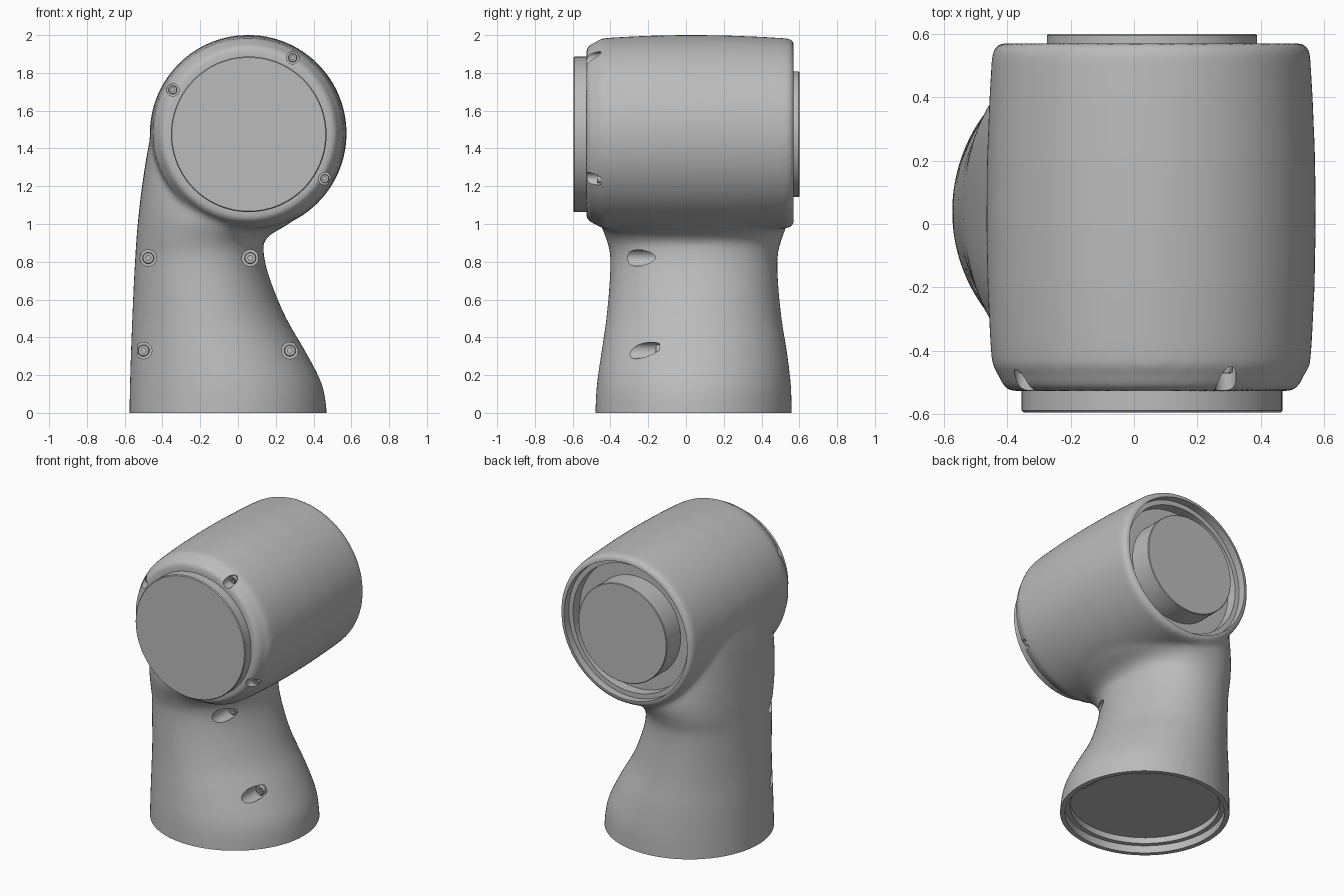
import bpy, bmesh, math
from mathutils import Vector

cube = bpy.data.objects.get("Cube")
if cube:
    bpy.data.objects.remove(cube)

grey = bpy.data.materials.new("plain grey")
grey.use_nodes = True
GREY = (0.5, 0.5, 0.5, 1)
grey.diffuse_color = GREY
grey.node_tree.nodes["Principled BSDF"].inputs["Base Color"].default_value = GREY

HEAD = Vector((0.054, 0, 1.48))
BASE = Vector((-0.053, 0.04, 0))


def finish(bm, name):
    bmesh.ops.recalc_face_normals(bm, faces=bm.faces)
    mesh = bpy.data.meshes.new(name)
    bm.to_mesh(mesh)
    bm.free()
    mesh.materials.append(grey)
    ob = bpy.data.objects.new(name, mesh)
    bpy.context.collection.objects.link(ob)
    return ob


def skin(bm, rings):
    """Bridge closed rings of points and cap both ends."""
    loops = [[bm.verts.new(p) for p in ring] for ring in rings]
    n = len(loops[0])
    for a, b in zip(loops, loops[1:]):
        for i in range(n):
            j = (i + 1) % n
            bm.faces.new((a[i], a[j], b[j], b[i]))
    bm.faces.new(loops[0])
    bm.faces.new(loops[-1])


def lathe(name, profile, centre, axis="y", sides=96):
    """Turn (radius, distance along axis) pairs about an axis."""
    bm = bmesh.new()
    rings = []
    for r, h in profile:
        ring = []
        for i in range(sides):
            t = math.tau * i / sides
            u, v = r * math.cos(t), r * math.sin(t)
            ring.append(centre + (Vector((u, h, v)) if axis == "y" else Vector((u, v, h))))
        rings.append(ring)
    skin(bm, rings)
    return finish(bm, name)


def activate(ob):
    bpy.ops.object.select_all(action="DESELECT")
    ob.select_set(True)
    bpy.context.view_layer.objects.active = ob


def apply(ob, kind, **settings):
    activate(ob)
    mod = ob.modifiers.new(kind.title(), kind)
    for key, value in settings.items():
        setattr(mod, key, value)
    bpy.ops.object.modifier_apply(modifier=mod.name)


def combine(ob, other, operation):
    apply(ob, "BOOLEAN", operation=operation, solver="EXACT", object=other)
    bpy.data.objects.remove(other)


def smooth(ob, angle=35):
    activate(ob)
    bpy.ops.object.shade_smooth_by_angle(angle=math.radians(angle))


def spline(rows, steps=4):
    """Catmull-Rom through the section rows."""
    out = []
    for i in range(len(rows) - 1):
        p = [rows[min(max(i + k, 0), len(rows) - 1)] for k in (-1, 0, 1, 2)]
        for s in range(steps):
            t = s / steps
            out.append([b + 0.5 * t * (c - a + t * (2*a - 5*b + 4*c - d + t * (3*(b - c) + d - a)))
                        for a, b, c, d in zip(*p)])
    return out + [rows[-1]]


# Leg sections: height, left edge, right edge, front edge, back edge, squareness
sections = [
    (-0.1, -0.575, 0.47, -0.48, 0.56, 2),
    (0, -0.575, 0.47, -0.48, 0.56, 2),
    (0.15, -0.572, 0.445, -0.472, 0.555, 2),
    (0.32, -0.567, 0.36, -0.448, 0.535, 2),
    (0.5, -0.56, 0.256, -0.422, 0.506, 2),
    (0.7, -0.551, 0.172, -0.404, 0.487, 2.1),
    (0.84, -0.543, 0.137, -0.402, 0.486, 2.2),
    (0.93, -0.537, 0.155, -0.425, 0.51, 2.3),
    (1.03, -0.528, 0.3, -0.46, 0.54, 2.5),
    (1.2, -0.508, 0.35, -0.46, 0.53, 2.8),
    (1.4, -0.476, 0.35, -0.45, 0.52, 3),
    (1.6, -0.427, 0.3, -0.45, 0.52, 3),
    (1.75, -0.355, 0.25, -0.45, 0.52, 3),
    (1.86, -0.26, 0.2, -0.45, 0.52, 3),
]
rings = []
for z, x0, x1, y0, y1, power in spline(sections):
    ring = []
    for i in range(96):
        t = math.tau * i / 96
        c, s = math.cos(t), math.sin(t)
        u = math.copysign(abs(c) ** (2 / power), c)
        v = math.copysign(abs(s) ** (2 / power), s)
        ring.append(((x0 + x1 + (x1 - x0) * u) / 2, (y0 + y1 + (y1 - y0) * v) / 2, z))
    rings.append(ring)
bm = bmesh.new()
skin(bm, rings)
housing = finish(bm, "joint_housing")

# Barrel merged into the leg and softened at the join
barrel = lathe("barrel", [
    (0.445, -0.528), (0.468, -0.515), (0.48, -0.48), (0.502, -0.45), (0.508, -0.38),
    (0.517, -0.2), (0.521, 0), (0.519, 0.2), (0.511, 0.4), (0.502, 0.55), (0.485, 0.571)], HEAD)
combine(housing, barrel, "UNION")
apply(housing, "REMESH", mode="VOXEL", voxel_size=0.015)
apply(housing, "SMOOTH", factor=0.5, iterations=14)

# Hollow in the foot, cutting the foot level
cut = lathe("foot_cutter", [
    (0.001, 0.09), (0.46, 0.09), (0.46, 0.05), (0.49, 0.05), (0.49, 0),
    (0.8, 0), (0.8, -0.3), (0.001, -0.3)], BASE, "z")
combine(housing, cut, "DIFFERENCE")

# Stepped recess at the back of the barrel
cut = lathe("back_cutter", [
    (0.43, 0.45), (0.43, 0.52), (0.462, 0.52), (0.462, 0.7)], HEAD)
combine(housing, cut, "DIFFERENCE")

# Screw pockets: x, z, radius, depth of floor
pockets = [(-0.475, 0.82, 0.044, -0.14), (0.065, 0.82, 0.044, -0.14),
           (-0.5, 0.33, 0.044, -0.14), (0.275, 0.33, 0.044, -0.14),
           (-0.345, 1.71, 0.033, -0.45), (0.29, 1.88, 0.033, -0.45),
           (0.46, 1.24, 0.033, -0.45)]
for x, z, r, floor in pockets:
    spot = Vector((x, floor, z))
    cut = lathe("pocket_cutter", [(r, 0), (r, -0.6)], spot, sides=32)
    combine(housing, cut, "DIFFERENCE")
    head = lathe("screw_head", [(0.4 * r, 0.003), (0.4 * r, -0.02), (0.62 * r, -0.02),
                                (0.7 * r, -0.014), (0.7 * r, 0.003)], spot, sides=24)
    smooth(head)
    lathe("screw_socket", [(0.01 * r, -0.006), (0.33 * r, -0.006), (0.33 * r, -0.022),
                           (0.48 * r, -0.022), (0.48 * r, 0)], spot, sides=6)
smooth(housing)

# Flanges at both ends of the barrel
front = lathe("front_flange", [(0.412, -0.5), (0.412, -0.59), (0.407, -0.595)],
              HEAD + Vector((0.003, 0, -0.005)))
back = lathe("back_flange", [(0.332, 0.44), (0.332, 0.596), (0.328, 0.6)],
             HEAD + Vector((0.003, 0, -0.005)))
smooth(front)
smooth(back)

# Locating tab with a pin inside the foot rim
bm = bmesh.new()
bmesh.ops.create_cube(bm, size=1)
for v in bm.verts:
    v.co = BASE + Vector((0.455 + v.co.x * 0.05, v.co.y * 0.13, 0.065 + v.co.z * 0.05))
finish(bm, "locating_tab")
lathe("locating_pin", [(0.012, 0.05), (0.012, 0.03)], BASE + Vector((0.45, 0, 0)), "z", 16)
